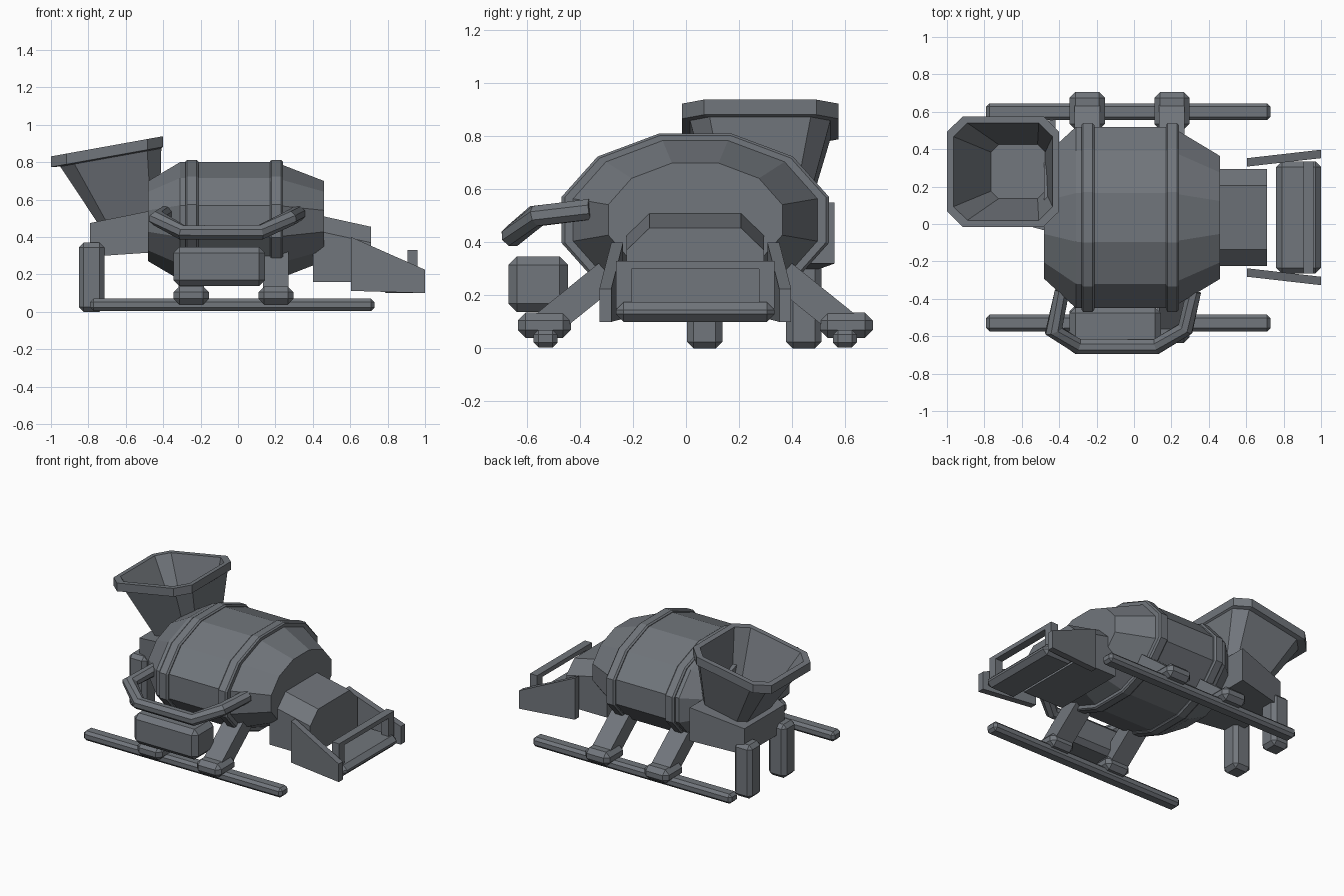
import bpy, bmesh, math
from mathutils import Vector

if "Cube" in bpy.data.objects:
    bpy.data.objects.remove(bpy.data.objects["Cube"])

YC = 0.035  # centre line of the machine

steel = bpy.data.materials.new("slate_grey")
steel.diffuse_color = (0.165, 0.18, 0.2, 1)
steel.use_nodes = True
steel.node_tree.nodes["Principled BSDF"].inputs["Base Color"].default_value = steel.diffuse_color


def finish(name, bm, bevel=0):
    bmesh.ops.recalc_face_normals(bm, faces=bm.faces)
    me = bpy.data.meshes.new(name)
    bm.to_mesh(me)
    bm.free()
    me.materials.append(steel)
    ob = bpy.data.objects.new(name, me)
    bpy.context.collection.objects.link(ob)
    if bevel:
        m = ob.modifiers.new("chamfer", 'BEVEL')
        m.width = bevel
        m.segments = 1
        m.limit_method = 'ANGLE'
    return ob


def loft(name, rings, bevel=0):
    """Skin a list of equal-length point rings and cap both ends."""
    bm = bmesh.new()
    vs = [[bm.verts.new(p) for p in r] for r in rings]
    n = len(vs[0])
    for a, b in zip(vs, vs[1:]):
        for i in range(n):
            j = (i + 1) % n
            bm.faces.new((a[i], a[j], b[j], b[i]))
    bm.faces.new(vs[0])
    bm.faces.new(vs[-1])
    return finish(name, bm, bevel)


def box(name, x, y, z, bevel=0):
    ring = lambda h: [(x[0], y[0], h), (x[1], y[0], h), (x[1], y[1], h), (x[0], y[1], h)]
    return loft(name, [ring(z[0]), ring(z[1])], bevel)


def drum_ring(x, ry, rz):
    return [(x, YC + ry * math.cos(a), 0.485 + rz * math.sin(a))
            for a in (math.radians(15 + 30 * k) for k in range(12))]


# Mixing drum and its two raised bands
loft("drum", [drum_ring(-0.48, 0.34, 0.222), drum_ring(-0.31, 0.502, 0.326),
              drum_ring(0.2, 0.502, 0.326), drum_ring(0.46, 0.34, 0.222)])
for i, x in enumerate((-0.247, 0.205)):
    loft(f"drum_band_{i + 1}", [drum_ring(x + d, 0.522 - c, 0.338 - c * 0.65) for d, c in
                                ((-0.035, 0.012), (-0.025, 0), (0.025, 0), (0.035, 0.012))])


# Tilted feed hopper: outer wall, rim, inner wall and floor
def octagon(xc, hx, hy, z, tilt, cut=0.28):
    a, b = hx * cut, hy * cut
    pts = [(hx, -hy + b), (hx, hy - b), (hx - a, hy), (-hx + a, hy),
           (-hx, hy - b), (-hx, -hy + b), (-hx + a, -hy), (hx - a, -hy)]
    return [(xc + px, 0.28 + py, z + tilt * px) for px, py in pts]


loft("hopper", [octagon(-0.56, 0.14, 0.15, 0.42, 0.15), octagon(-0.68, 0.27, 0.265, 0.825, 0.18),
                octagon(-0.7, 0.3, 0.295, 0.828, 0.18), octagon(-0.7, 0.3, 0.295, 0.885, 0.18),
                octagon(-0.7, 0.265, 0.26, 0.885, 0.18), octagon(-0.62, 0.145, 0.145, 0.56, 0.15)])

# Feed box joining hopper and drum, widening toward the drum
feed = lambda x, y0, y1, z0, z1: [(x, y0, z0), (x, y1, z0), (x, y1, z1), (x, y0, z1)]
loft("feed_box", [feed(-0.79, 0.05, 0.49, 0.295, 0.475), feed(-0.42, -0.05, 0.56, 0.32, 0.55)])

# Posts under the feed box
for i, y in enumerate((0.07, 0.445)):
    box(f"feed_post_{i + 1}", (-0.85, -0.715), (y - 0.067, y + 0.067), (0, 0.37), 0.025)

# Skids, clamps and struts on both sides
for side, s in (("front", -1), ("back", 1)):
    y = YC + s * 0.565
    box(f"{side}_skid", (-0.79, 0.73), (y - 0.045, y + 0.045), (0.004, 0.07), 0.018)
    for i, x in enumerate((-0.25, 0.203)):
        yc = YC + s * 0.57
        box(f"{side}_clamp_{i + 1}", (x - 0.094, x + 0.094), (yc - 0.1, yc + 0.1),
            (0.04, 0.135), 0.03)
        p, q = Vector((x, yc, 0.085)), Vector((x, YC + s * 0.26, 0.335))
        d = (q - p).normalized()
        n = d.cross(Vector((1, 0, 0))) * 0.055
        w = Vector((0.068, 0, 0))
        loft(f"{side}_strut_{i + 1}", [[e - w - n, e + w - n, e + w + n, e - w + n] for e in (p, q)])

# Fuel tank at the front
box("front_tank", (-0.345, 0.145), (-0.67, -0.445), (0.137, 0.347), 0.032)

# Bent tube handle wrapped around the tank
path = [Vector(p) for p in ((-0.385, -0.36, 0.525), (-0.43, -0.57, 0.5), (-0.30, -0.655, 0.425),
                            (0.12, -0.655, 0.425), (0.275, -0.56, 0.5), (0.32, -0.36, 0.525))]
rings = []
for i, p in enumerate(path):
    a = (p - path[max(i - 1, 0)]).normalized()
    b = (path[min(i + 1, len(path) - 1)] - p).normalized()
    t = (a + b).normalized()
    side = t.cross(Vector((0, 0, 1))).normalized()
    up = side.cross(t)
    grow = 1 / max(0.8, t.dot(b if b.length else a))
    rings.append([p + 0.042 * (side * math.cos(k * math.pi / 4 + math.pi / 8) * grow
                               + up * math.sin(k * math.pi / 4 + math.pi / 8)) for k in range(8)])
loft("handle", rings)


# Discharge neck with chamfered top, sloping down outward
def neck(x, lift):
    return [(x, YC + y, z) for y, z in ((-0.26, 0.16), (-0.26, 0.37 + lift), (-0.172, 0.455 + lift),
                                        (0.172, 0.455 + lift), (0.26, 0.37 + lift), (0.26, 0.16))]


loft("discharge_neck", [neck(0.4, 0.068), neck(0.71, 0)])

# Flared side plates of the chute
profile = ((0.605, 0.112, 0), (0.605, 0.4, 0), (1.0, 0.225, 0.045), (1.0, 0.1, 0.045))
for side, s in (("front", -1), ("back", 1)):
    loft(f"{side}_chute_plate", [[(x, YC + s * (0.272 + flare + t), z) for x, z, flare in profile]
                                 for t in (0, 0.045)])

# Chute lip with an open guard frame
box("chute_lip", (0.76, 1.0), (YC - 0.3, YC + 0.3), (0.1, 0.175), 0.03)
for i, s in enumerate((-1, 1)):
    y = YC + s * 0.27
    box(f"guard_post_{i + 1}", (0.905, 0.96), (y - 0.03, y + 0.03), (0.15, 0.33))
box("guard_rail", (0.905, 0.96), (YC - 0.3, YC + 0.3), (0.3, 0.33))
